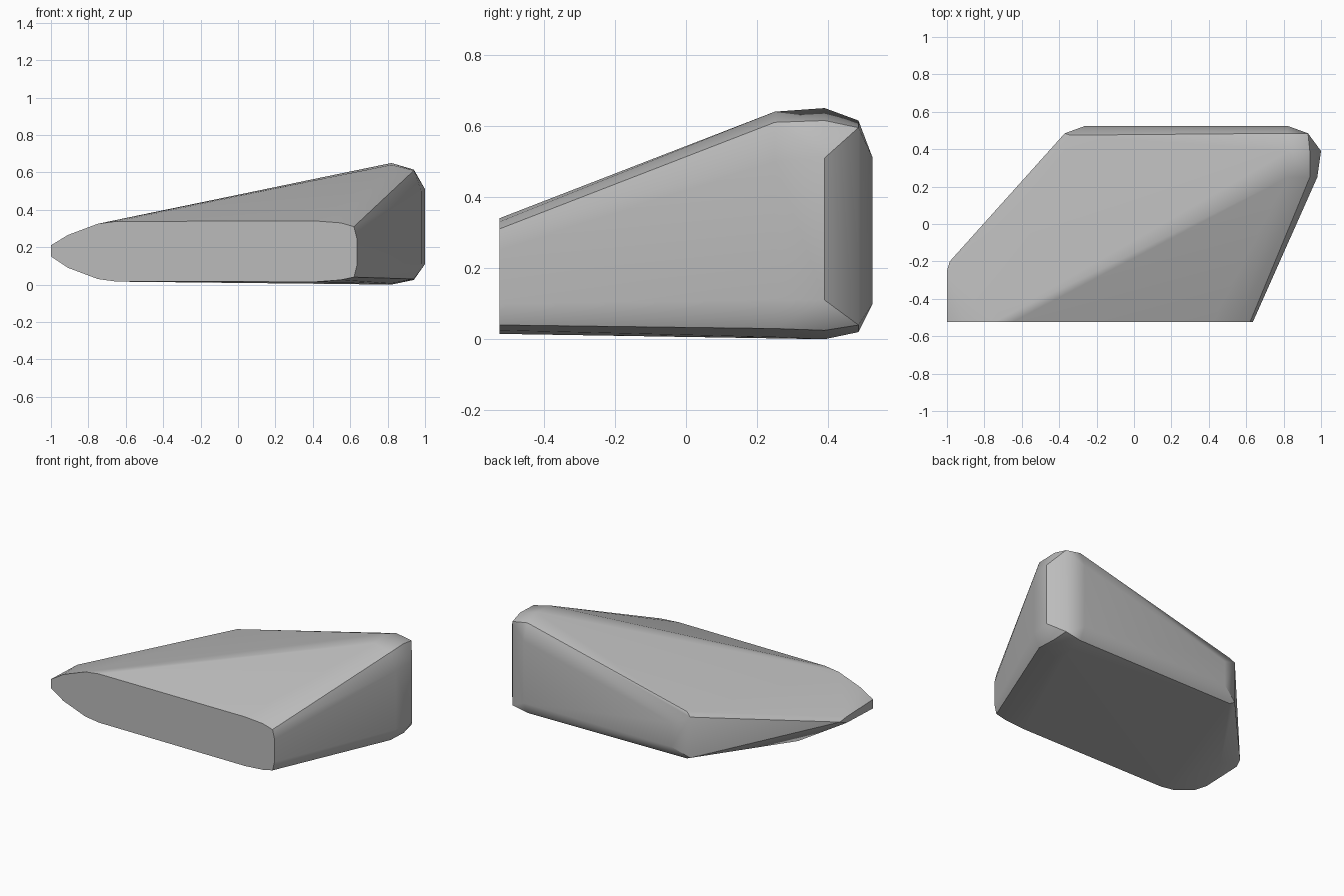
import bpy, bmesh, math

cube = bpy.data.objects.get("Cube")
if cube:
    bpy.data.objects.remove(cube)

# Stone colour
stone = bpy.data.materials.new("stone_grey")
stone.use_nodes = True
GREY = (0.5, 0.5, 0.5, 1)
stone.diffuse_color = GREY
stone.node_tree.nodes["Principled BSDF"].inputs["Base Color"].default_value = GREY

bm = bmesh.new()


def column(x, y, *heights):
    for z in heights:
        bm.verts.new((x, y, z))


# Flat front cut, tapering to a thin tip
F = -0.525
for x, low, high in [(-1, .15, .21), (-.91, .09, .265), (-.75, .03, .325),
                     (-.65, .016, .338), (.42, .015, .34), (.55, .025, .33),
                     (.62, .04, .31), (.635, .1, .25)]:
    column(x, F, low, high)

# Thin tip and the slanted side behind it
column(-1, -.25, .16, .2)
column(-.985, -.2, .18)
column(-.75, -.1, .03)
column(-.37, .485, .04, .31)
column(-.34, .475, .025, .335)

# Raised rear corner, rounded over in steps
column(.82, .25, .006, .64)
column(.82, .39, .0, .65)
column(.82, .485, .02, .615)
column(.94, .25, .03, .61)
column(.94, .39, .025, .615)
column(.93, .485, .04, .595)
column(.98, .25, .11, .5)
column(1, .39, .11, .51)

# Back wall
column(-.26, .525, .1, .26)
column(.82, .525, .1, .51)

# Wrap the points in one faceted skin
hull = bmesh.ops.convex_hull(bm, input=bm.verts[:])
inside = {v for v in hull["geom_interior"] + hull["geom_unused"]
          if isinstance(v, bmesh.types.BMVert)}
bmesh.ops.delete(bm, geom=list(inside), context="VERTS")
bmesh.ops.dissolve_limit(bm, angle_limit=math.radians(1),
                         verts=bm.verts[:], edges=bm.edges[:])
bmesh.ops.recalc_face_normals(bm, faces=bm.faces[:])

mesh = bpy.data.meshes.new("wedge_stone")
bm.to_mesh(mesh)
bm.free()
mesh.materials.append(stone)
rock = bpy.data.objects.new("wedge_stone", mesh)
bpy.context.collection.objects.link(rock)

# Soft shading on the worn edges, sharp at the cuts
bpy.context.view_layer.objects.active = rock
rock.select_set(True)
bpy.ops.object.shade_smooth_by_angle(angle=math.radians(35))
weighted = rock.modifiers.new("weighted_normals", "WEIGHTED_NORMAL")
weighted.keep_sharp = True
